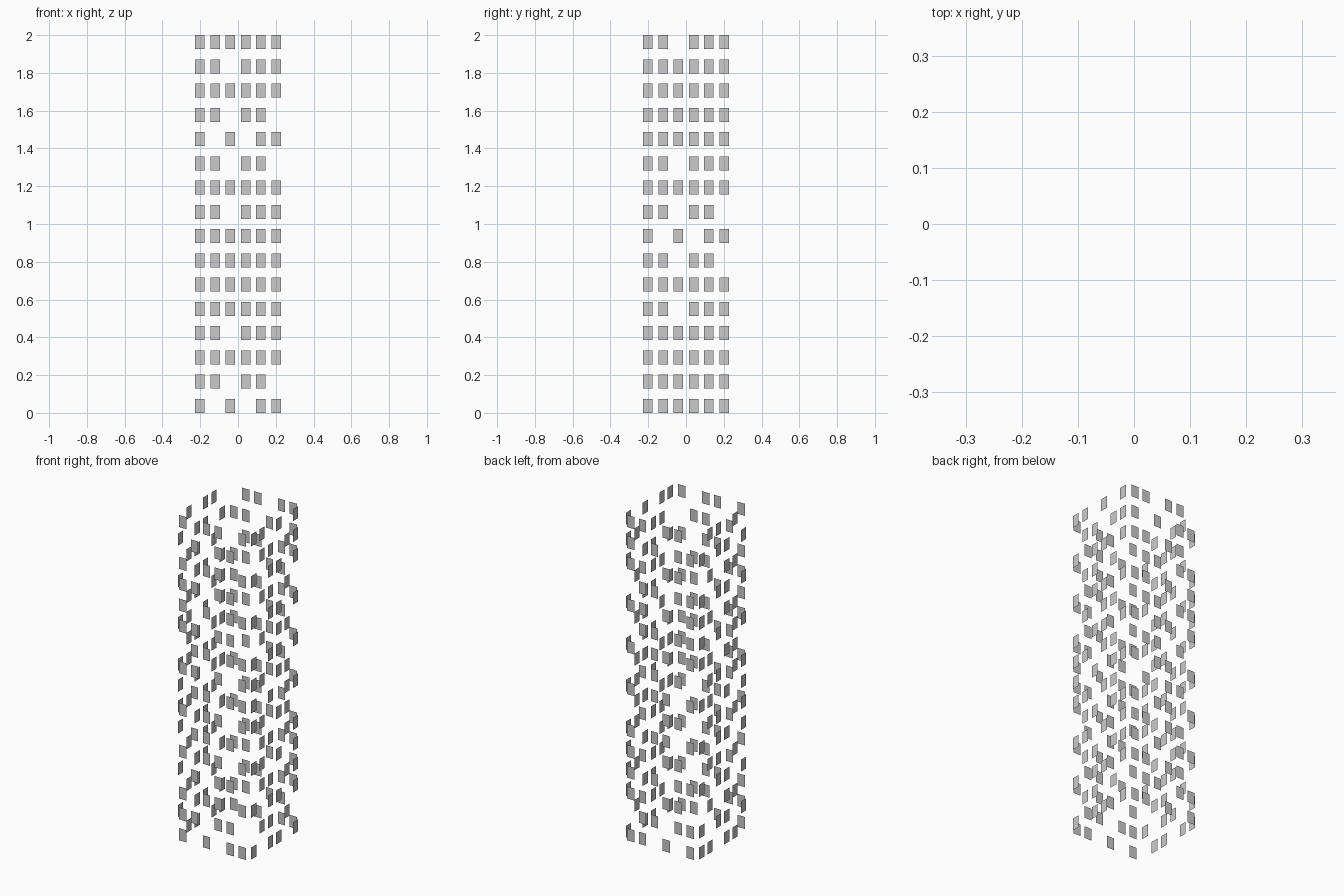
import bpy, bmesh, math
from mathutils import Matrix, Vector

if "Cube" in bpy.data.objects:
    bpy.data.objects.remove(bpy.data.objects["Cube"])

ROWS, COLS = 16, 6
W, H = 0.05, 0.074            # one window pane
STEP_X = 0.081                # column spacing
STEP_Z = (2.0 - H) / (ROWS - 1)
OUT = 0.249                   # distance of each wall from the centre


def is_lit(side, row, col):
    # repeating pattern of dark windows that leave gaps in the grid
    return (6 * row + 7 * col + 8 + 2 * side) % 11 not in (4, 5, 6, 7)


def window_wall(name, side):
    # grid of flat panes on the front wall, turned to the requested side
    turn = Matrix.Rotation(side * math.pi / 2, 4, 'Z')
    bm = bmesh.new()
    for row in range(ROWS):
        for col in range(COLS):
            if not is_lit(side, row, col):
                continue
            x = (col - (COLS - 1) / 2) * STEP_X
            z = H / 2 + row * STEP_Z
            corners = [(-1, -1), (1, -1), (1, 1), (-1, 1)]
            bm.faces.new([bm.verts.new(turn @ Vector((x + sx * W / 2, -OUT, z + sz * H / 2)))
                          for sx, sz in corners])
    mesh = bpy.data.meshes.new(name)
    bm.to_mesh(mesh)
    bm.free()
    obj = bpy.data.objects.new(name, mesh)
    bpy.context.collection.objects.link(obj)


# four walls of tower windows, counter-clockwise from the front
for i, wall in enumerate(("front", "right", "back", "left")):
    window_wall(wall + "_windows", i)
